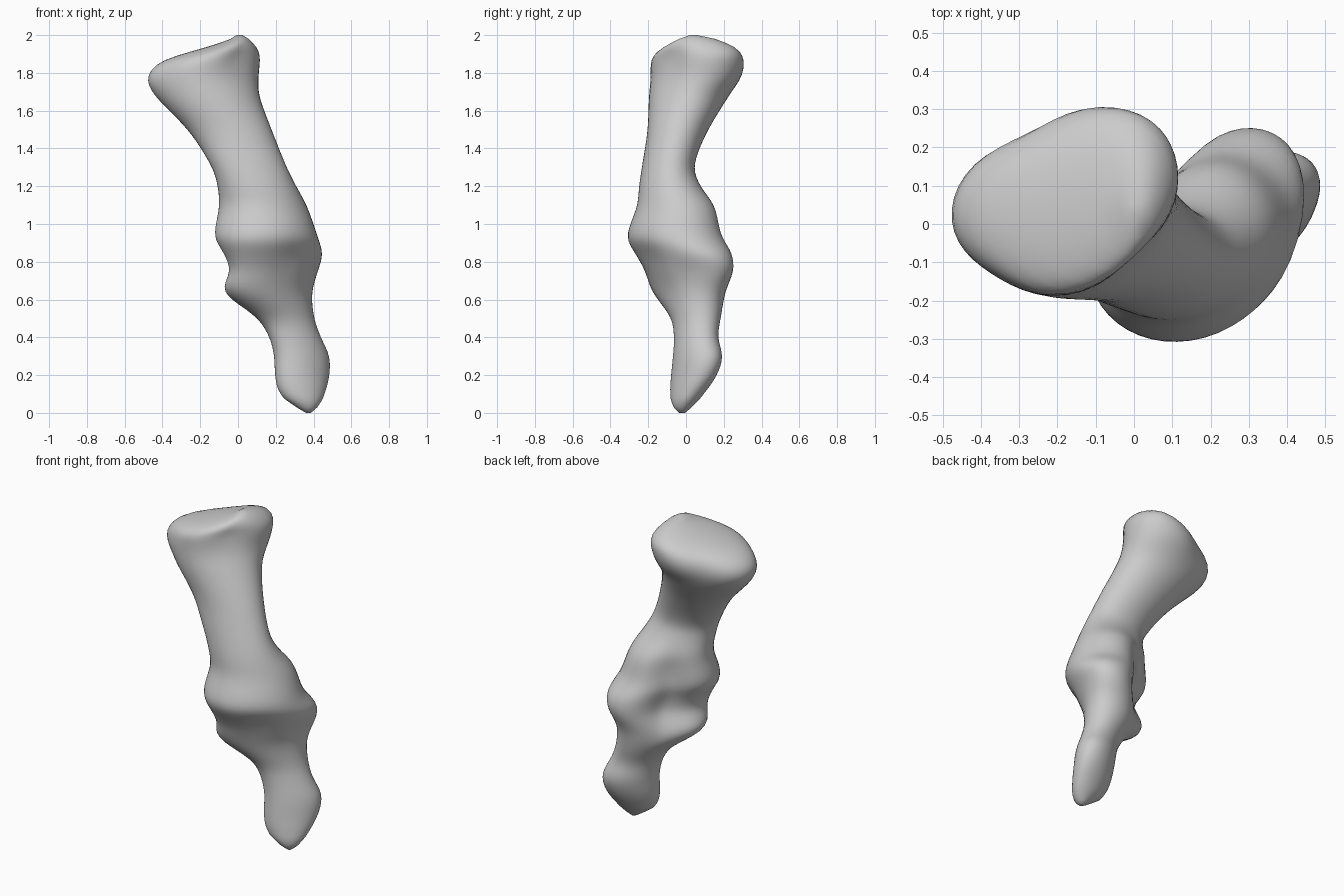
import bpy
import bmesh
import math
from mathutils import Vector

default_cube = bpy.data.objects.get("Cube")
if default_cube:
    bpy.data.objects.remove(default_cube, do_unlink=True)

# Bone material
bone_grey = bpy.data.materials.new("bone_grey")
bone_grey.use_nodes = True
colour = (0.6, 0.6, 0.6, 1)
bone_grey.diffuse_color = colour
bone_grey.node_tree.nodes["Principled BSDF"].inputs["Base Color"].default_value = colour

# Cross-sections: height, left edge, right edge, front edge, back edge, skew
SECTIONS = [
    (0, .36, .385, -.035, -.005, 0),
    (.03, .31, .42, -.065, .03, .1),
    (.1, .22, .46, -.085, .095, .25),
    (.2, .195, .485, -.08, .165, .35),
    (.3, .19, .485, -.07, .195, .35),
    (.4, .165, .44, -.065, .17, .3),
    (.5, .1, .405, -.08, .185, .25),
    (.64, -.08, .395, -.18, .215, .37),
    (.75, -.05, .425, -.23, .255, .45),
    (.84, -.08, .45, -.275, .25, .35),
    (.93, -.13, .425, -.315, .21, .15),
    (1.1, -.105, .365, -.26, .165, .1),
    (1.2, -.11, .31, -.25, .085, .1),
    (1.3, -.14, .26, -.235, .045, .1),
    (1.5, -.27, .18, -.205, .12, 0),
    (1.68, -.45, .115, -.2, .235, .05),
    (1.76, -.495, .11, -.2, .295, .17),
    (1.82, -.475, .115, -.2, .315, .22),
    (1.87, -.41, .12, -.195, .31, .25),
    (1.91, -.27, .115, -.165, .295, .25),
    (1.96, -.08, .085, -.1, .23, .1),
    (2, -.01, .025, .02, .06, 0),
]

# Hollows and swellings: centre, reach, depth (negative swells outward)
HOLLOWS = [
    (Vector((.08, -.24, .77)), .09, .014),    # front joint crease
    (Vector((.27, -.17, .86)), .08, .015),
    (Vector((.02, .14, .88)), .16, .07),      # back joint hollow
    (Vector((.06, .14, .7)), .13, .05),
    (Vector((.03, .12, 1.04)), .13, .05),
    (Vector((-.4, -.15, 1.8)), .15, .04),     # corners of the broad head
    (Vector((.03, -.12, 1.9)), .1, .03),
    (Vector((-.3, .27, 1.8)), .14, .035),     # back waist of the head
    (Vector((.33, -.09, .75)), .08, -.015),   # side knuckle
]


def tangent(i, k):
    a = SECTIONS[max(i - 1, 0)]
    b = SECTIONS[min(i + 1, len(SECTIONS) - 1)]
    return (b[k] - a[k]) / (b[0] - a[0])


def blended_sections():
    """Smoothly blend between the given cross-sections."""
    result = []
    for i in range(len(SECTIONS) - 1):
        low, high = SECTIONS[i], SECTIONS[i + 1]
        span = high[0] - low[0]
        steps = max(2, round(span / .025))
        for s in range(steps):
            t = s / steps
            ease = t * t * (3 - 2 * t)
            start = t * (1 - t) ** 2 * span
            end = t * t * (t - 1) * span
            values = [low[k] + (high[k] - low[k]) * ease
                      + start * tangent(i, k) + end * tangent(i + 1, k)
                      for k in range(1, 6)]
            result.append((low[0] + span * t, *values))
    result.append(SECTIONS[-1])
    return result


def ring_points(section, sides):
    """A leaning ellipse that touches all four edges of its section."""
    z, left, right, front, back, skew = section
    middle = Vector(((left + right) / 2, (front + back) / 2, z))
    lean = math.acos(skew)
    points = []
    for n in range(sides):
        angle = math.tau * n / sides
        offset = Vector(((right - left) / 2 * math.cos(angle),
                         (back - front) / 2 * math.cos(angle - lean), 0))
        point = middle + offset
        push = sum(depth * math.exp(-((point - centre).length / reach) ** 2)
                   for centre, reach, depth in HOLLOWS)
        points.append(point - offset.normalized() * push)
    return points


# Loft the two joined finger bones
bm = bmesh.new()
sides = 48
rings = [[bm.verts.new(p) for p in ring_points(section, sides)]
         for section in blended_sections()]
for lower, upper in zip(rings, rings[1:]):
    for n in range(sides):
        m = (n + 1) % sides
        bm.faces.new((lower[n], lower[m], upper[m], upper[n]))
bm.faces.new(rings[0][::-1])
bm.faces.new(rings[-1])
bmesh.ops.recalc_face_normals(bm, faces=bm.faces)

# Soften the joint and the broad head, keeping both tips in place
worn = [v for v in bm.verts if .1 < v.co.z < 1.98]
for _ in range(5):
    bmesh.ops.smooth_vert(bm, verts=worn, factor=.5,
                          use_axis_x=True, use_axis_y=True, use_axis_z=True)

mesh = bpy.data.meshes.new("finger_bones")
bm.to_mesh(mesh)
bm.free()
mesh.materials.append(bone_grey)
finger_bones = bpy.data.objects.new("finger_bones", mesh)
bpy.context.collection.objects.link(finger_bones)

# Soft shading
for polygon in mesh.polygons:
    polygon.use_smooth = True
